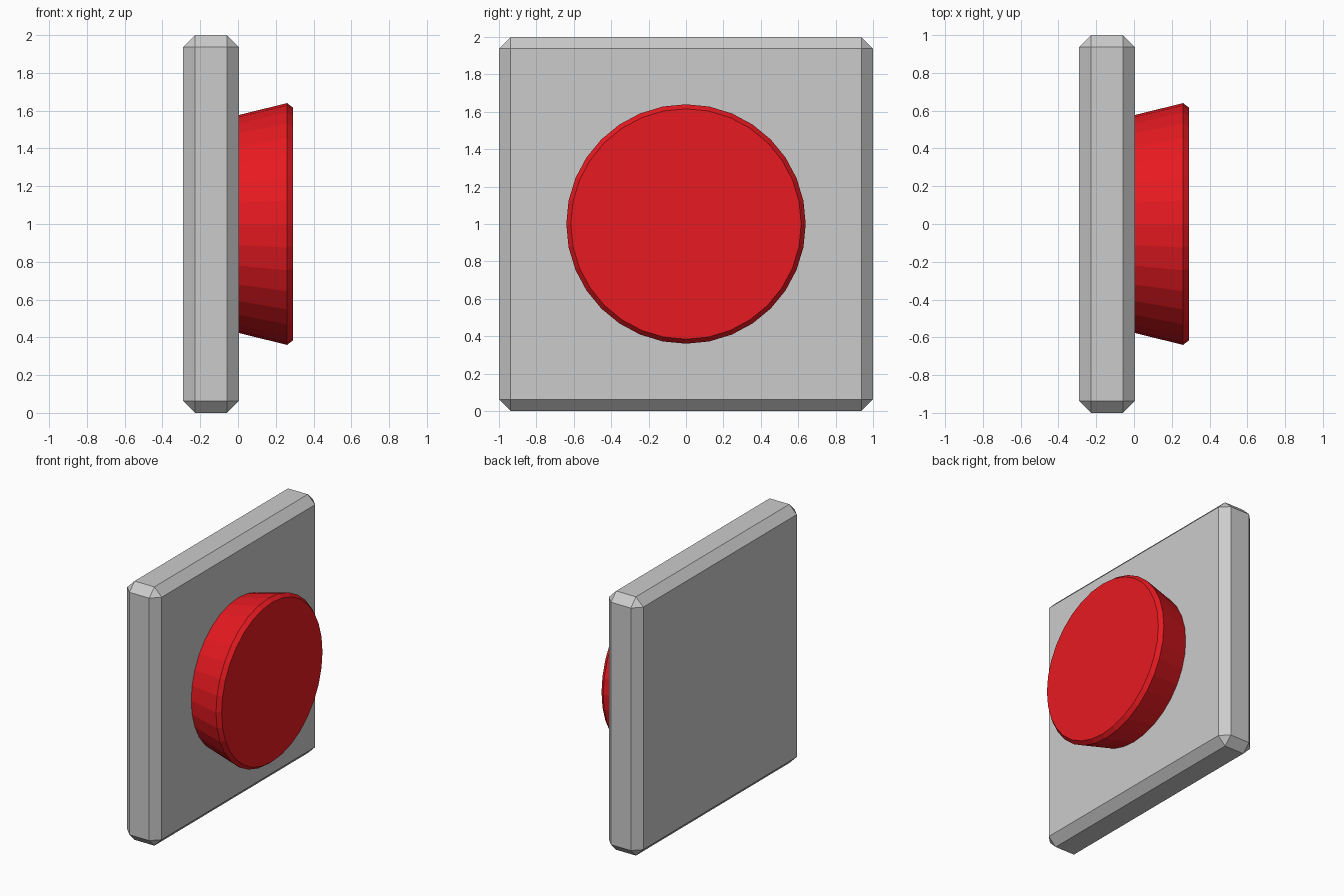
import bpy, bmesh
from math import sin, cos, tau

if "Cube" in bpy.data.objects:
    bpy.data.objects.remove(bpy.data.objects["Cube"])

CZ = 1.0  # centre height


def make_object(name, bm, color=None):
    bmesh.ops.recalc_face_normals(bm, faces=bm.faces[:])
    mesh = bpy.data.meshes.new(name)
    bm.to_mesh(mesh)
    bm.free()
    obj = bpy.data.objects.new(name, mesh)
    bpy.context.collection.objects.link(obj)
    if color:
        mat = bpy.data.materials.new(name + "_material")
        mat.diffuse_color = color
        mat.use_nodes = True
        mat.node_tree.nodes["Principled BSDF"].inputs["Base Color"].default_value = mat.diffuse_color
        mesh.materials.append(mat)
    return obj


# Backing plate: chamfered slab
bm = bmesh.new()
bmesh.ops.create_cube(bm, size=1)
for v in bm.verts:
    v.co.x = -0.291 if v.co.x < 0 else 0.004
    v.co.y *= 2
    v.co.z = v.co.z * 2 + CZ
plate = make_object("plate", bm)
bevel = plate.modifiers.new("chamfer", "BEVEL")
bevel.width = 0.063
bevel.segments = 1

# Button: flared disc with a chamfered rim, as (x, radius) rings
SIDES = 32
profile = [(0.0, 0.576), (0.26, 0.64), (0.291, 0.616)]
bm = bmesh.new()
rings = [[bm.verts.new((x, r * cos(tau * i / SIDES), CZ + r * sin(tau * i / SIDES)))
          for i in range(SIDES)] for x, r in profile]
for a, b in zip(rings, rings[1:]):
    for i in range(SIDES):
        j = (i + 1) % SIDES
        bm.faces.new((a[i], a[j], b[j], b[i]))
bm.faces.new(rings[0])
bm.faces.new(rings[-1])
make_object("button", bm, (0.8, 0.01, 0.015, 1))
